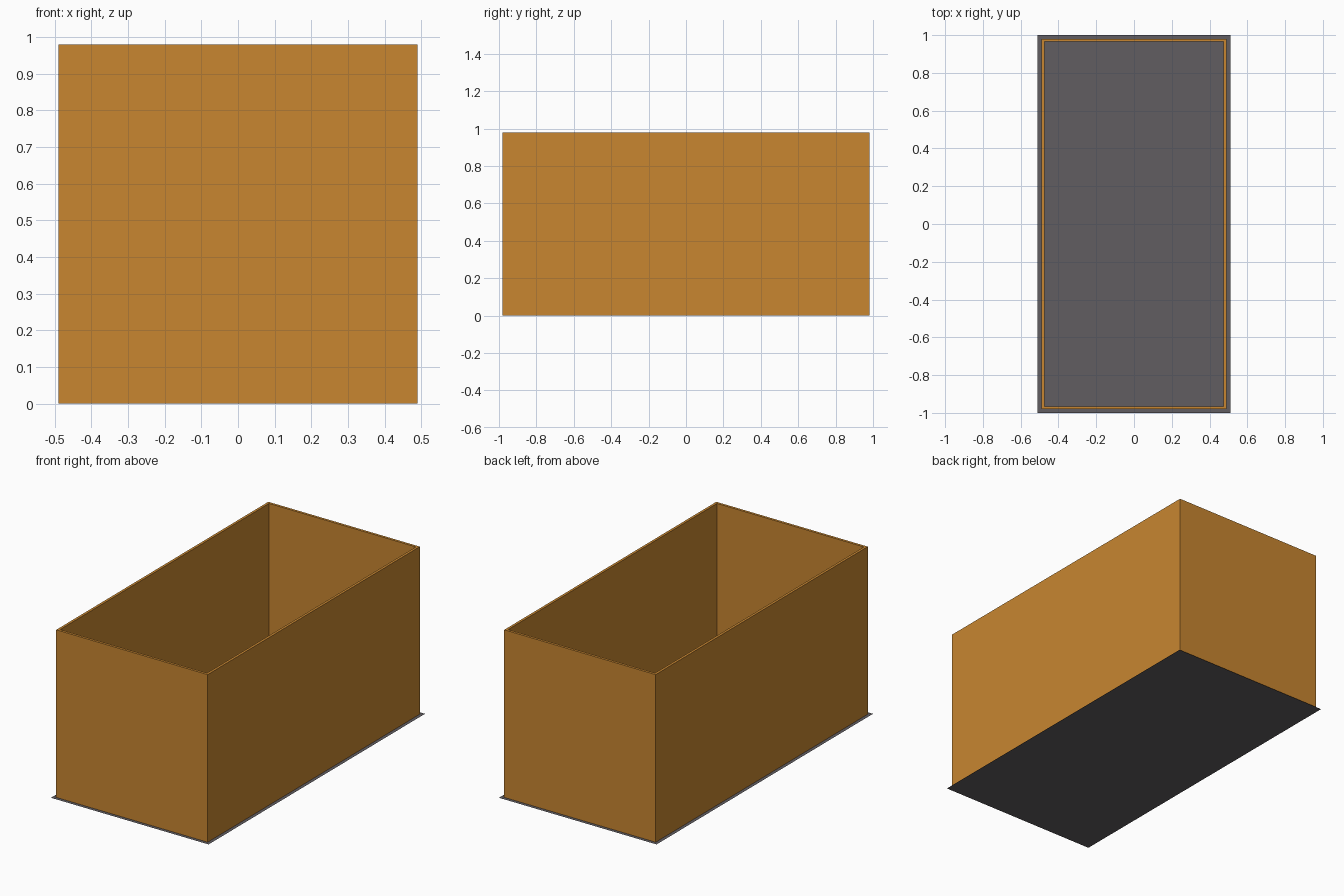
import bpy, bmesh

if "Cube" in bpy.data.objects:
    bpy.data.objects.remove(bpy.data.objects["Cube"])

HX, HY, HEIGHT, WALL = 0.49, 0.98, 0.98, 0.015


def material(name, color):
    mat = bpy.data.materials.new(name)
    mat.diffuse_color = (*color, 1.0)
    mat.use_nodes = True
    mat.node_tree.nodes["Principled BSDF"].inputs["Base Color"].default_value = mat.diffuse_color
    return mat


def rect(bm, hx, hy, z):
    return [bm.verts.new((sx * hx, sy * hy, z))
            for sx, sy in ((-1, -1), (1, -1), (1, 1), (-1, 1))]


def finish(bm, name, mat):
    mesh = bpy.data.meshes.new(name)
    bm.to_mesh(mesh)
    bm.free()
    mesh.materials.append(mat)
    obj = bpy.data.objects.new(name, mesh)
    bpy.context.collection.objects.link(obj)
    return obj


# Thin floor sheet, slightly wider than the walls
bm = bmesh.new()
bm.faces.new(rect(bm, 0.51, 1.0, 0.0))
finish(bm, "floor_sheet", material("dark_grey", (0.12, 0.11, 0.12)))

# Open wall frame: outer bottom, outer top, inner top, inner bottom
bm = bmesh.new()
loops = [rect(bm, HX, HY, 0.0), rect(bm, HX, HY, HEIGHT),
         rect(bm, HX - WALL, HY - WALL, HEIGHT), rect(bm, HX - WALL, HY - WALL, 0.0)]
for a, b in zip(loops, loops[1:]):
    for i in range(4):
        j = (i + 1) % 4
        bm.faces.new((a[i], a[j], b[j], b[i]))
finish(bm, "box_walls", material("orange", (0.58, 0.24, 0.03)))
